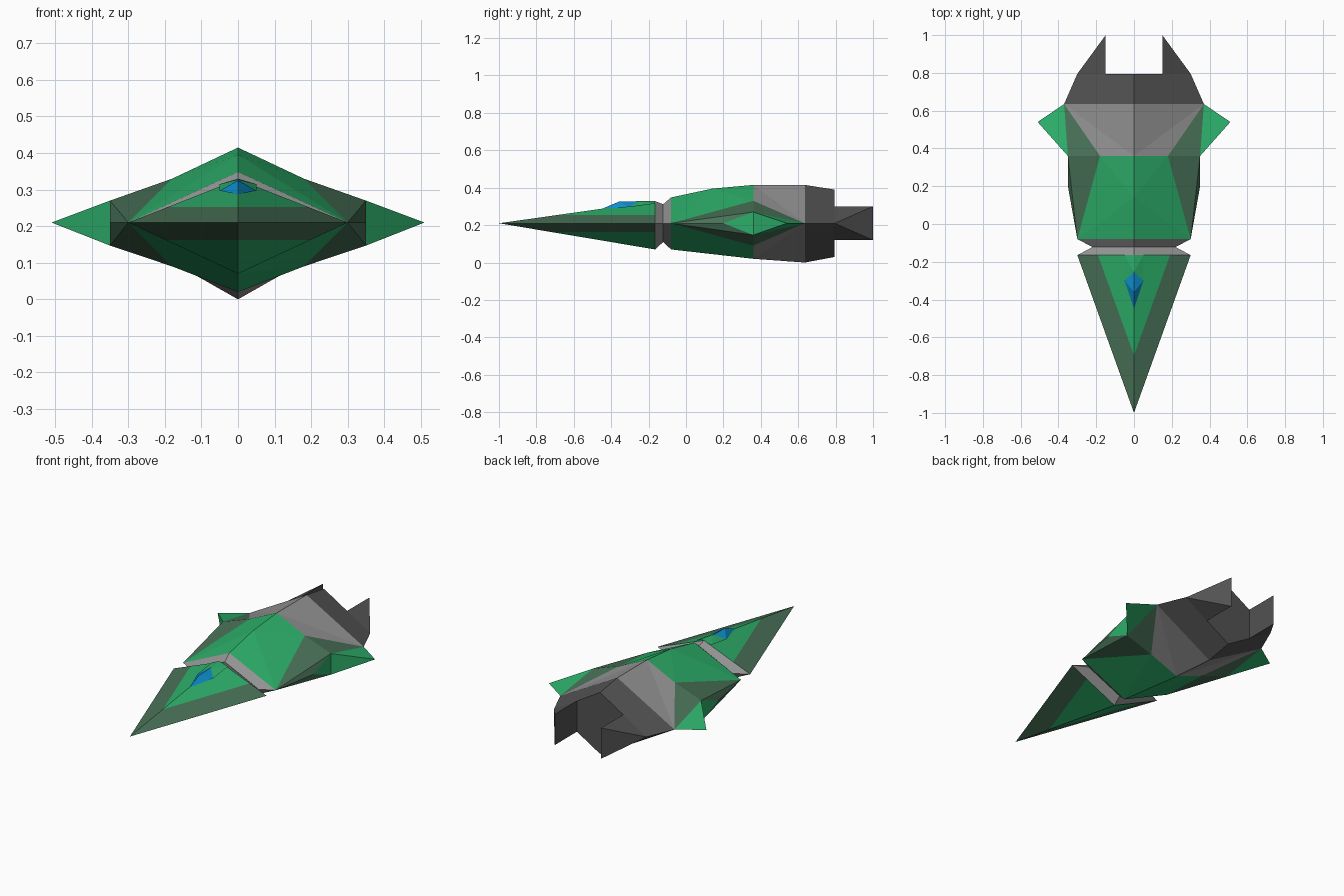
import bpy, bmesh
from mathutils import Vector

if "Cube" in bpy.data.objects:
    bpy.data.objects.remove(bpy.data.objects["Cube"])


def mat(name, rgb):
    m = bpy.data.materials.new(name)
    m.diffuse_color = (*rgb, 1)
    m.use_nodes = True
    m.node_tree.nodes["Principled BSDF"].inputs["Base Color"].default_value = m.diffuse_color
    return m


GREEN, DARKG, GREY, DARK, BLUE = range(5)
MATS = [mat("bright green", (0.026, 0.43, 0.145)),
        mat("dull green", (0.065, 0.165, 0.095)),
        mat("light grey", (0.29, 0.29, 0.29)),
        mat("dark grey", (0.085, 0.085, 0.085)),
        mat("canopy blue", (0.004, 0.28, 0.62))]


def finish(name, bm):
    bmesh.ops.recalc_face_normals(bm, faces=bm.faces)
    me = bpy.data.meshes.new(name)
    bm.to_mesh(me)
    bm.free()
    for m in MATS:
        me.materials.append(m)
    ob = bpy.data.objects.new(name, me)
    bpy.context.collection.objects.link(ob)
    return ob


def part(name, pts, faces):
    """Build the right half from lettered points, mirror it, weld the centre line."""
    bm = bmesh.new()
    for s in (1, -1):
        vs = {k: bm.verts.new((s * x, y, z)) for k, (x, y, z) in pts.items()}
        for keys, colour in faces:
            f = bm.faces.new([vs[k] for k in (keys if s > 0 else keys[::-1])])
            f.material_index = colour
    bmesh.ops.remove_doubles(bm, verts=bm.verts, dist=0.0005)
    return finish(name, bm)


MID = 0.21


def loft(name, rings, colour):
    """Diamond cross-sections (y, half width, top, bottom) joined and capped."""
    bm = bmesh.new()
    loops = [[bm.verts.new(c) for c in ((w, y, MID), (0, y, t), (-w, y, MID), (0, y, b))]
             for y, w, t, b in rings]
    for a, b in zip(loops, loops[1:]):
        for i in range(4):
            bm.faces.new((a[i], a[(i + 1) % 4], b[(i + 1) % 4], b[i]))
    bm.faces.new(loops[0])
    bm.faces.new(loops[-1])
    for f in bm.faces:
        f.material_index = colour
    return finish(name, bm)


# Nose: diamond pyramid, cut so a dull band runs round its middle
bm = bmesh.new()
tip = bm.verts.new((0, -1, MID))
base = [bm.verts.new(c) for c in ((0.3, -0.165, MID), (0, -0.165, 0.328),
                                  (-0.3, -0.165, MID), (0, -0.165, 0.07))]
for i in range(4):
    bm.faces.new((tip, base[i], base[(i + 1) % 4]))
bm.faces.new(base)
for z in (0.253, 0.162):
    bmesh.ops.bisect_plane(bm, geom=bm.verts[:] + bm.edges[:] + bm.faces[:],
                           plane_co=Vector((0, 0, z)), plane_no=Vector((0, 0, 1)))
for f in bm.faces:
    zs = [v.co.z for v in f.verts]
    f.material_index = DARKG if max(zs) < 0.254 and min(zs) > 0.161 else GREEN
finish("nose", bm)

# Canopy with a green fairing behind it
part("canopy", {
    "F": (0, -0.45, 0.287), "M": (0, -0.36, 0.325), "S": (0.05, -0.3, 0.297),
    "K": (0, -0.255, 0.328), "E": (0.05, -0.165, 0.315), "Z": (0, -0.165, 0.33)},
    [("FSM", BLUE), ("MSK", BLUE), ("KSE", GREEN), ("KEZ", GREEN)])

# Narrow waist between nose and hull
loft("collar", [(-0.165, 0.3, 0.328, 0.07), (-0.122, 0.22, 0.312, 0.11),
                (-0.08, 0.3, 0.348, 0.07)], GREY)

# Hull
hull = {
    "A": (0, -0.08, 0.348), "B": (0.3, -0.08, MID), "C": (0, -0.08, 0.07),
    "P": (0, 0.14, 0.395), "T": (0, 0.36, 0.415), "U": (0.18, 0.36, 0.33),
    "W": (0.35, 0.36, 0.27), "V": (0.35, 0.36, 0.147), "L": (0.18, 0.36, 0.09),
    "D": (0, 0.36, 0.02), "S": (0.35, 0.2, MID), "X": (0, 0.635, 0.415),
    "R": (0.37, 0.635, MID), "Y": (0, 0.635, 0)}
part("hull", hull, [
    ("ABP", GREEN), ("PBU", GREEN), ("PUT", GREEN), ("CDL", GREEN), ("CLB", GREEN),
    ("SVW", GREEN), ("BSW", DARKG), ("BWU", DARKG), ("UWR", DARKG),
    ("BVS", DARKG), ("BLV", DARKG), ("LRV", DARKG), ("WVR", DARKG),
    ("TUR", GREY), ("TRX", GREY), ("DRL", GREY), ("DYR", GREY)])

# Stub wings on the flanks
part("wings", {"W": hull["W"], "V": hull["V"], "R": hull["R"], "Q": (0.51, 0.54, MID)},
     [("WVQ", GREEN), ("WQR", GREEN), ("VRQ", GREEN)])

# Engine block behind the hull
loft("engine", [(0.635, 0.37, 0.415, 0), (0.795, 0.3, 0.39, 0.03)], DARK)

# Tail prongs
part("tail_prongs", {
    "O": (0.3, 0.795, MID), "a": (0.15, 0.795, 0.30), "b": (0.15, 0.795, 0.12),
    "c": (0.15, 1, 0.30), "d": (0.15, 1, 0.12)},
    [("Oca", DARK), ("Odc", DARK), ("Obd", DARK), ("acdb", DARK)])
